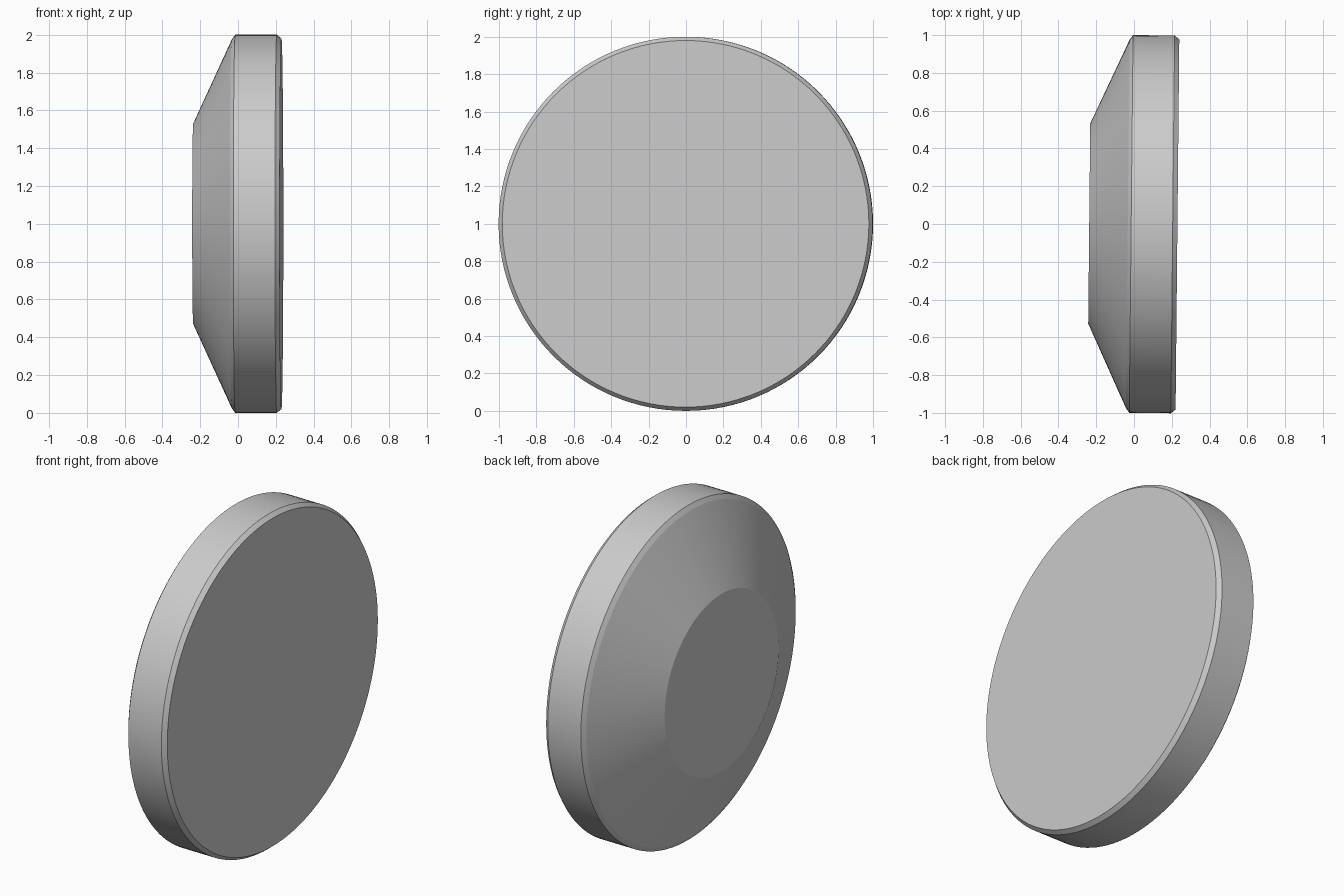
import bpy
import bmesh
from math import radians, pi
from mathutils import Matrix, Vector

if "Cube" in bpy.data.objects:
    bpy.data.objects.remove(bpy.data.objects["Cube"])

# Half profile of the disc: (position along axis, radius)
profile = [(-0.237, 0.0), (-0.237, 0.53), (-0.033, 0.975), (-0.015, 1.0),
           (0.205, 1.0), (0.23, 0.98), (0.23, 0.0)]

# Lathe the profile around the x axis
bm = bmesh.new()
verts = [bm.verts.new((x, 0, r)) for x, r in profile]
edges = [bm.edges.new(pair) for pair in zip(verts, verts[1:])]
bmesh.ops.spin(bm, geom=verts + edges, cent=(0, 0, 0), axis=(1, 0, 0),
               angle=2 * pi, steps=128, use_merge=True)
bmesh.ops.remove_doubles(bm, verts=bm.verts, dist=1e-4)
bmesh.ops.recalc_face_normals(bm, faces=bm.faces)

# Slight turn of the axis, then stand the disc on the ground
bm.transform(Matrix.Translation(Vector((0, 0, 1))) @ Matrix.Rotation(-0.01, 4, 'Z'))

mesh = bpy.data.meshes.new("domed_disc")
bm.to_mesh(mesh)
bm.free()
disc = bpy.data.objects.new("domed_disc", mesh)
bpy.context.collection.objects.link(disc)

# Smooth round the rim, crisp between the bands
bpy.context.view_layer.objects.active = disc
disc.select_set(True)
bpy.ops.object.shade_smooth_by_angle(angle=radians(10))
